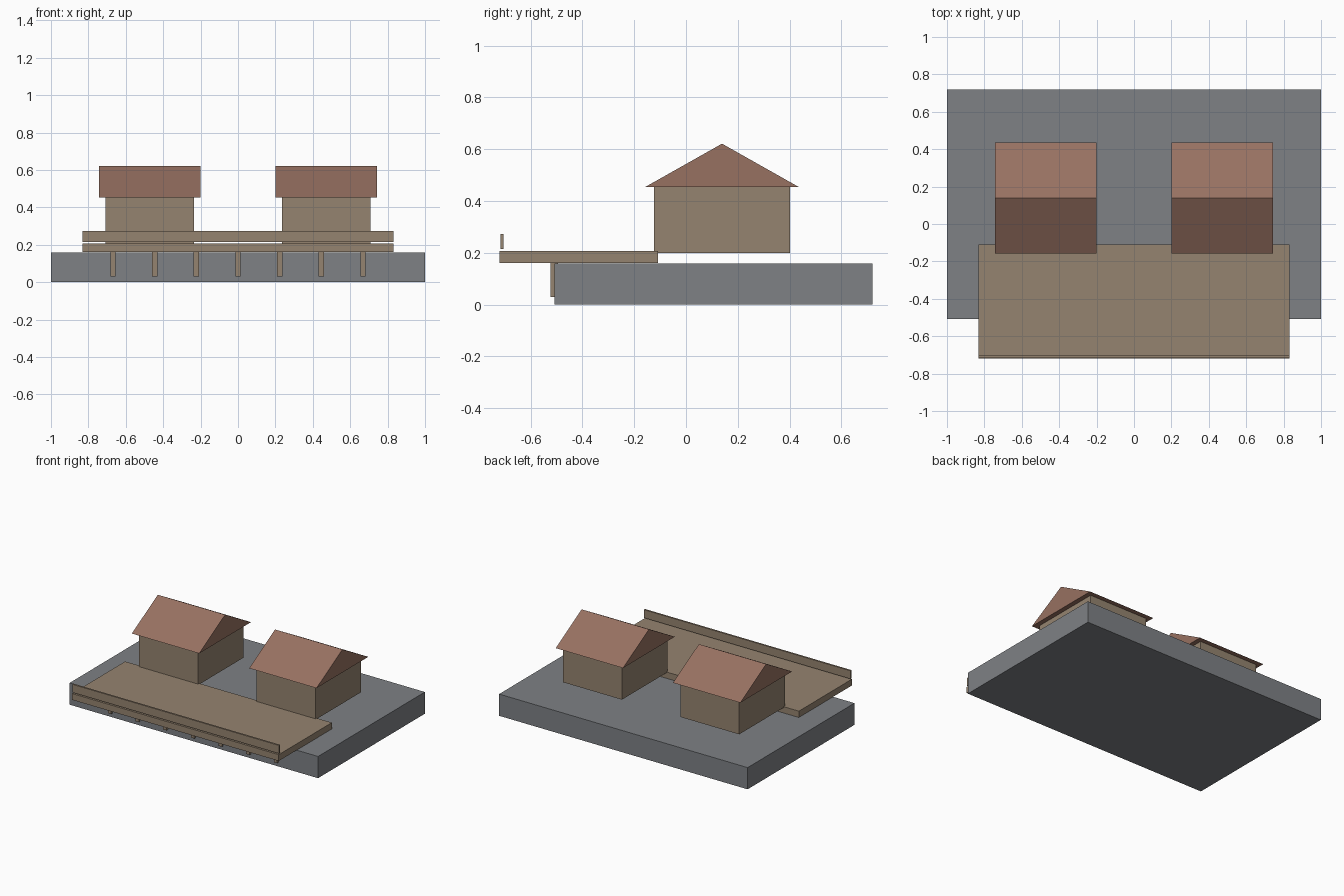
import bpy
import bmesh

cube = bpy.data.objects.get("Cube")
if cube:
    bpy.data.objects.remove(cube, do_unlink=True)


def make_material(name, color):
    mat = bpy.data.materials.new(name)
    mat.use_nodes = True
    mat.diffuse_color = (*color, 1)
    mat.node_tree.nodes["Principled BSDF"].inputs["Base Color"].default_value = (*color, 1)
    return mat


stone = make_material("grey stone", (0.21, 0.22, 0.235))
wood = make_material("weathered wood", (0.30, 0.23, 0.16))
tile = make_material("clay tile", (0.31, 0.165, 0.12))


def prism(name, mat, profile, x0, x1):
    """Extrude a (y, z) profile along x."""
    bm = bmesh.new()
    face = bm.faces.new([bm.verts.new((x0, y, z)) for y, z in profile])
    extruded = bmesh.ops.extrude_face_region(bm, geom=[face])["geom"]
    verts = [v for v in extruded if isinstance(v, bmesh.types.BMVert)]
    bmesh.ops.translate(bm, verts=verts, vec=(x1 - x0, 0, 0))
    bmesh.ops.recalc_face_normals(bm, faces=bm.faces)
    mesh = bpy.data.meshes.new(name)
    bm.to_mesh(mesh)
    bm.free()
    mesh.materials.append(mat)
    obj = bpy.data.objects.new(name, mesh)
    bpy.context.collection.objects.link(obj)
    return obj


def box(name, mat, x, y, z):
    """Box from (min, max) ranges."""
    profile = [(y[0], z[0]), (y[1], z[0]), (y[1], z[1]), (y[0], z[1])]
    return prism(name, mat, profile, *x)


# Base and terrace
box("stone_base", stone, (-1, 1), (-0.508, 0.72), (0, 0.158))
box("deck", wood, (-0.832, 0.832), (-0.72, -0.109), (0.161, 0.207))
box("deck_rail", wood, (-0.832, 0.832), (-0.717, -0.704), (0.214, 0.273))

# Row of posts under the deck
for i in range(7):
    x = (i - 3) * 0.2227
    box(f"deck_post_{i + 1}", wood, (x - 0.014, x + 0.014), (-0.523, -0.495), (0.03, 0.161))

# Pair of houses with gabled roofs
for side, center in (("right", -0.472), ("left", 0.472)):
    box(f"{side}_house_walls", wood, (center - 0.237, center + 0.237), (-0.123, 0.401), (0.2, 0.453))
    prism(f"{side}_house_roof", tile, [(-0.159, 0.453), (0.437, 0.453), (0.139, 0.621)],
          center - 0.271, center + 0.271)
